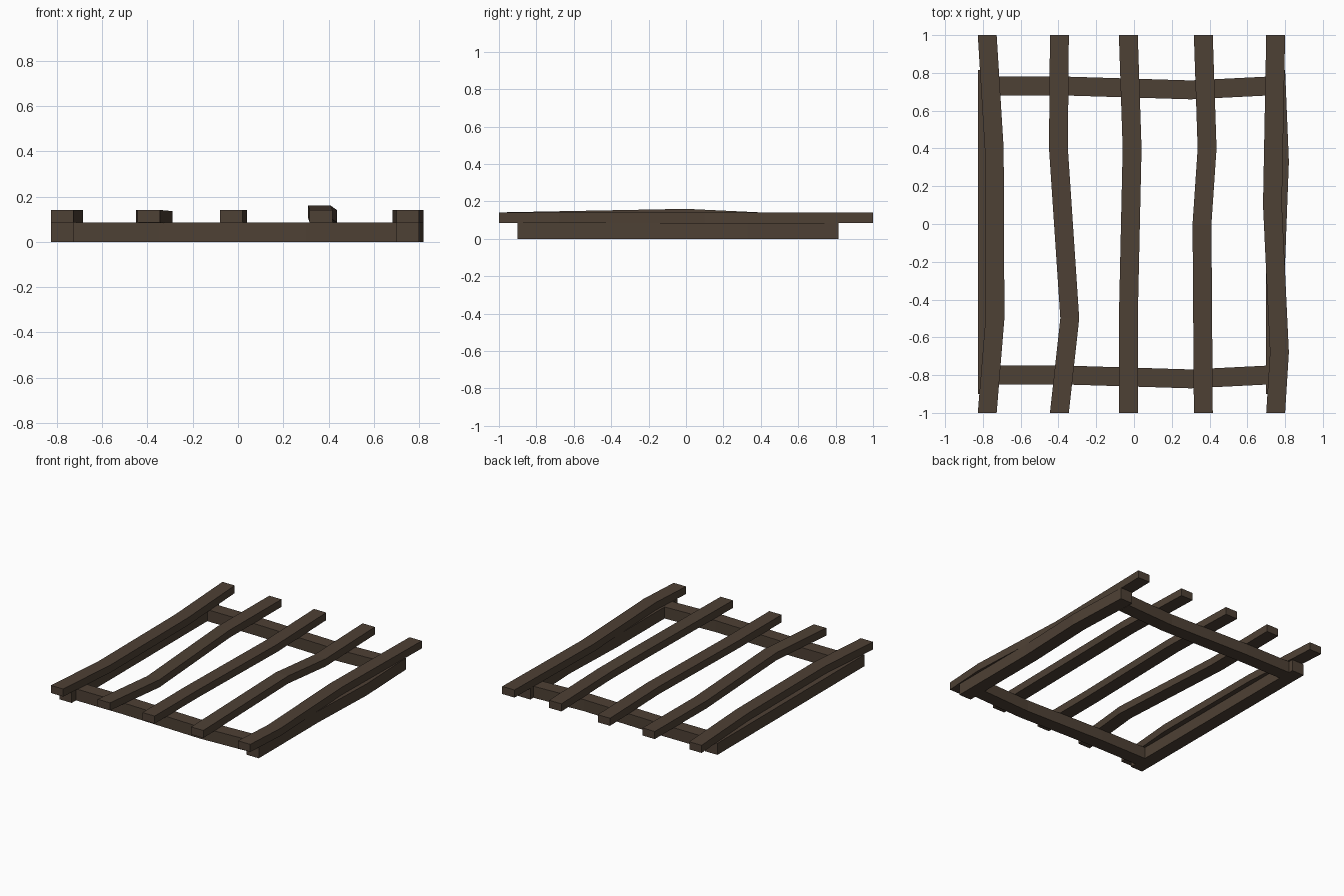
import bpy, bmesh

if "Cube" in bpy.data.objects:
    bpy.data.objects.remove(bpy.data.objects["Cube"])

wood = bpy.data.materials.new("dark_brown_wood")
wood.diffuse_color = (0.076, 0.052, 0.035, 1)
wood.use_nodes = True
wood.node_tree.nodes["Principled BSDF"].inputs["Base Color"].default_value = wood.diffuse_color


def beam(name, stations, z0, z1, along="y", width=0.1):
    """Square timber through stations (position along, sideways centre, lift)."""
    bm = bmesh.new()
    rings = []
    for t, s, lift in stations:
        ring = []
        for ds, z in ((-.5, z0), (.5, z0), (.5, z1), (-.5, z1)):
            side = s + ds * width
            co = (side, t, z + lift) if along == "y" else (t, side, z + lift)
            ring.append(bm.verts.new(co))
        rings.append(ring)
    for a, b in zip(rings, rings[1:]):
        for i in range(4):
            j = (i + 1) % 4
            bm.faces.new((a[i], a[j], b[j], b[i]))
    bm.faces.new(rings[0])
    bm.faces.new(rings[-1])
    bmesh.ops.recalc_face_normals(bm, faces=bm.faces)
    me = bpy.data.meshes.new(name)
    bm.to_mesh(me)
    bm.free()
    me.materials.append(wood)
    bpy.context.collection.objects.link(bpy.data.objects.new(name, me))


# Lower frame: two side rails and two slightly bent cross beams
beam("left_rail", [(-.9, -.777, 0), (.815, -.777, 0)], 0, .085)
beam("right_rail", [(-.9, .75, 0), (-.2, .75, 0), (.33, .77, 0), (.815, .75, 0)], 0, .085)
for name, y in (("front_cross_beam", -.8), ("back_cross_beam", .73)):
    beam(name, [(-.73, y, 0), (-.35, y, 0), (.3, y - .02, 0), (.7, y, 0)],
         0, .085, "x")

# Five crooked slats on top
slats = {
    "slat_far_left": [(-1, -.777, 0), (-.5, -.736, 0), (.4, -.74, 0), (1, -.777, 0)],
    "slat_left": [(-1, -.395, 0), (-.5, -.34, -.005), (.4, -.4, 0), (1, -.395, 0)],
    "slat_middle": [(-1, -.03, 0), (-.5, -.03, 0), (.4, -.01, 0), (1, -.03, 0)],
    "slat_right": [(-1, .367, 0), (0, .36, .019), (.4, .387, 0), (1, .367, 0)],
    "slat_far_right": [(-1, .75, 0), (-.68, .77, 0), (.1, .733, 0), (1, .75, 0)],
}
for name, stations in slats.items():
    beam(name, stations, .085, .141)
